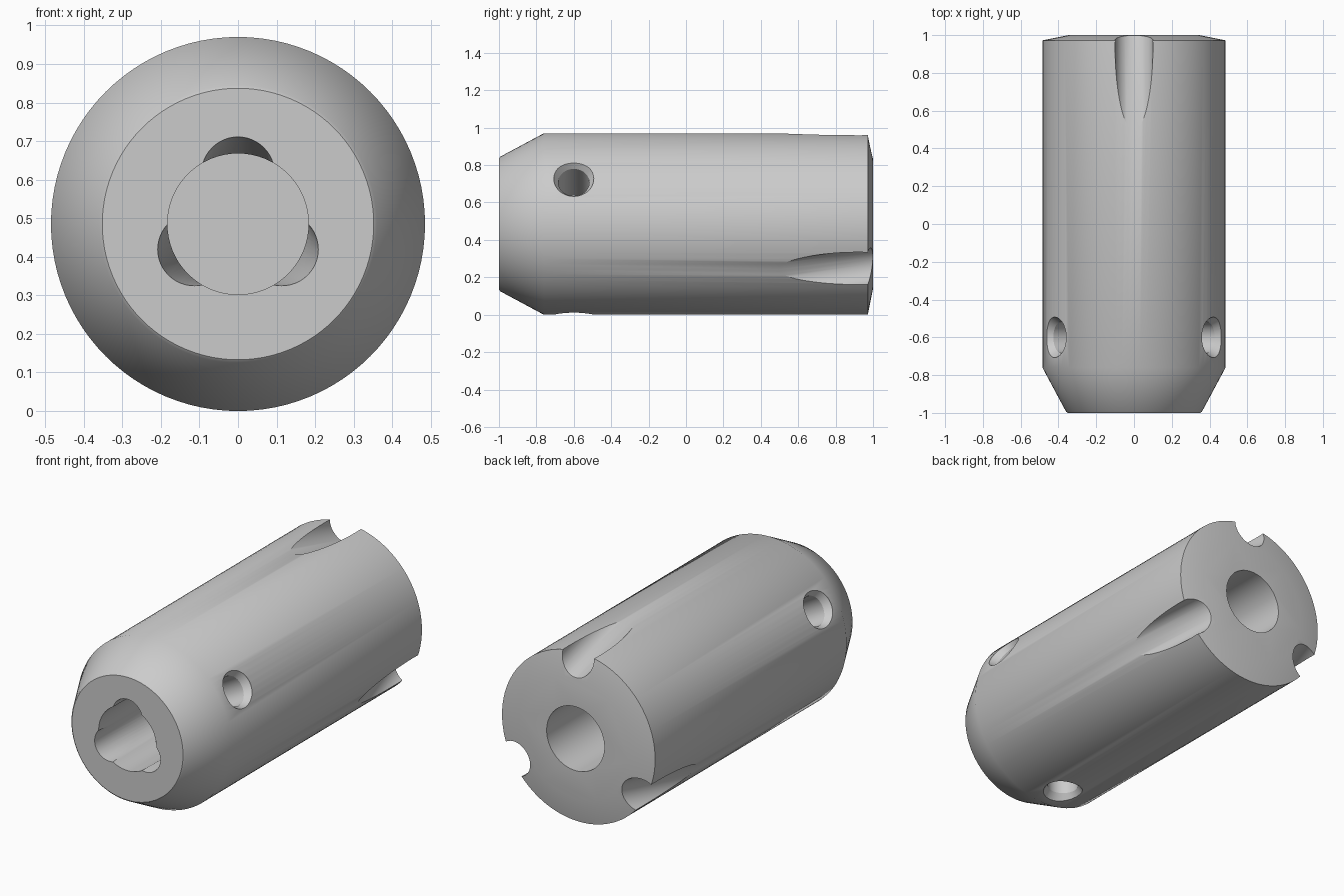
import bpy, bmesh, math
from mathutils import Vector

cube = bpy.data.objects.get("Cube")
if cube:
    bpy.data.objects.remove(cube, do_unlink=True)

AXIS_Z = 0.485
SEGMENTS = 96

grey = bpy.data.materials.new("plain grey")
grey.use_nodes = True
COLOUR = (0.6, 0.6, 0.6, 1)
grey.diffuse_color = COLOUR
grey.node_tree.nodes["Principled BSDF"].inputs["Base Color"].default_value = COLOUR


def lathe(name, profile, start, direction, segments):
    """Closed solid from (radius, distance) rings along a direction."""
    start = Vector(start)
    turn = Vector(direction).to_track_quat('Z', 'Y')
    bm = bmesh.new()
    rings = []
    for radius, along in profile:
        ring = []
        for i in range(segments):
            a = math.tau * i / segments
            p = Vector((radius * math.cos(a), radius * math.sin(a), along))
            ring.append(bm.verts.new(start + turn @ p))
        rings.append(ring)
    for low, high in zip(rings, rings[1:]):
        for i in range(segments):
            j = (i + 1) % segments
            bm.faces.new((low[i], low[j], high[j], high[i]))
    bm.faces.new(rings[0][::-1])
    bm.faces.new(rings[-1])
    mesh = bpy.data.meshes.new(name)
    bm.to_mesh(mesh)
    bm.free()
    mesh.materials.append(grey)
    obj = bpy.data.objects.new(name, mesh)
    bpy.context.collection.objects.link(obj)
    return obj


def radial(degrees):
    a = math.radians(degrees)
    return Vector((math.cos(a), 0, math.sin(a)))


CENTRE = Vector((0, 0, AXIS_Z))
FORWARD = Vector((0, 1, 0))

# Chamfered body with a shallow conical back
body = lathe("body", [(0.352, -1), (0.36, -0.993), (0.485, -0.76),
                      (0.485, 0.972), (0.345, 1)], CENTRE, FORWARD, SEGMENTS)

# Blind bores from both ends
cutters = [
    lathe("front_bore_cutter", [(0.183, -1.2), (0.183, 0)], CENTRE, FORWARD, 64),
    lathe("back_bore_cutter", [(0.183, 0.3), (0.183, 1.2)], CENTRE, FORWARD, 64),
]

for k in range(3):
    # Sloping flute on the outside, open at the back
    out = radial(90 + 120 * k)
    slope = math.radians(15)
    path = FORWARD * math.cos(slope) - out * math.sin(slope)
    start = CENTRE + out * 0.453 + FORWARD
    cutters.append(lathe("flute_cutter", [(0.1, -0.8), (0.1, 0.2)], start, path, 48))

    # Sloping lobe at the mouth of the front bore
    slope = math.radians(8)
    path = FORWARD * math.cos(slope) - out * math.sin(slope)
    start = CENTRE + out * 0.13 - FORWARD
    cutters.append(lathe("lobe_cutter", [(0.095, -0.1), (0.095, 0.6)], start, path, 48))

    # Countersunk side hole reaching the bore
    out = radial(30 + 120 * k)
    start = CENTRE - FORWARD * 0.6
    cutters.append(lathe("side_hole_cutter",
                         [(0.083, 0.05), (0.083, 0.445), (0.107, 0.48), (0.107, 0.6)],
                         start, out, 48))

bpy.ops.object.select_all(action='DESELECT')
body.select_set(True)
bpy.context.view_layer.objects.active = body
for cutter in cutters:
    cutter.hide_render = True
    cut = body.modifiers.new(cutter.name, 'BOOLEAN')
    cut.operation = 'DIFFERENCE'
    cut.solver = 'EXACT'
    cut.object = cutter
    bpy.ops.object.modifier_apply(modifier=cut.name)
    bpy.data.objects.remove(cutter, do_unlink=True)

bpy.ops.object.shade_smooth_by_angle(angle=math.radians(30))
